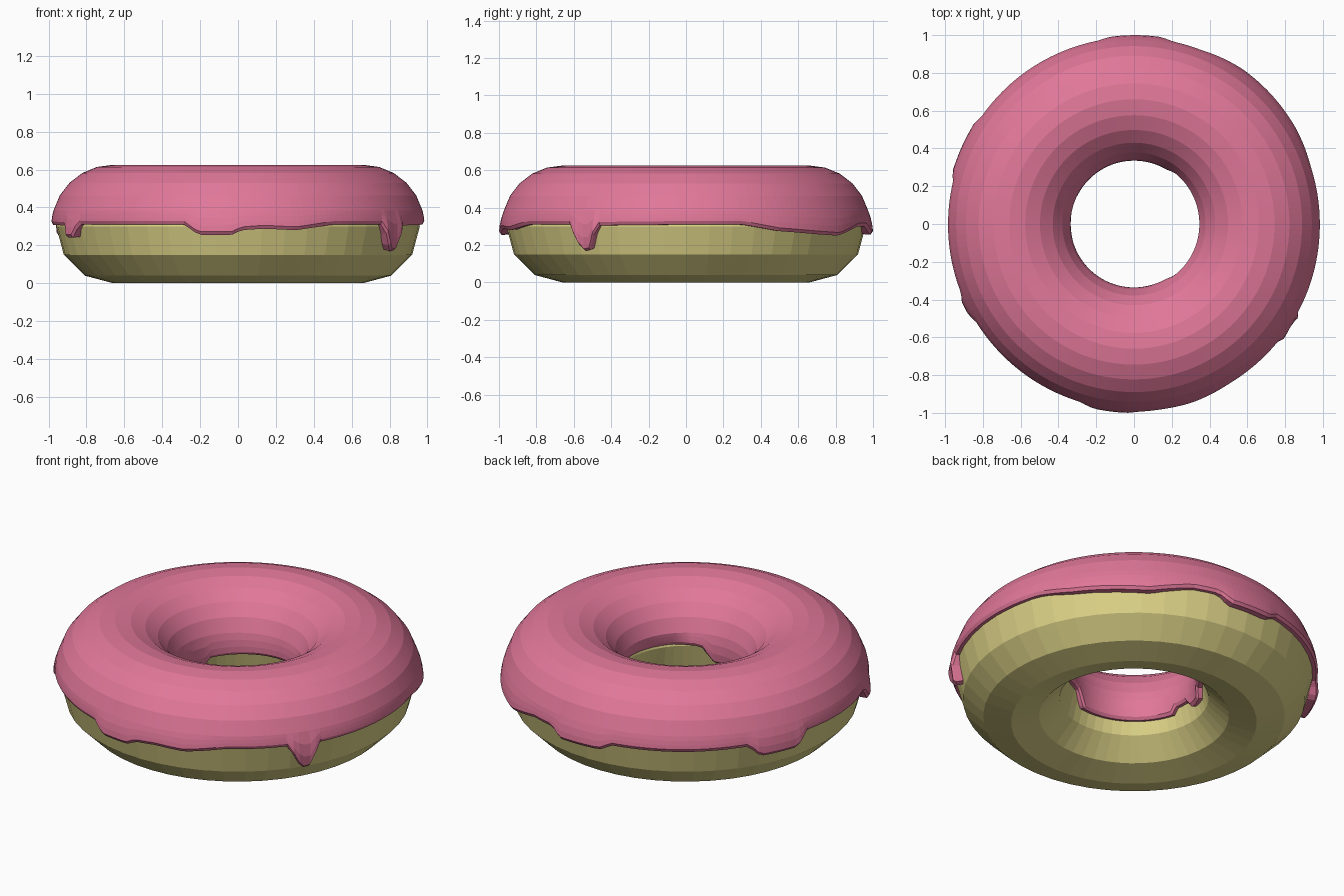
import bpy, math

if "Cube" in bpy.data.objects:
    bpy.data.objects.remove(bpy.data.objects["Cube"])

MAJOR, MINOR, MID_Z = 0.66, 0.30, 0.30
ICING = 0.325            # tube radius of the icing surface
COLUMNS = 192


def material(name, rgb):
    m = bpy.data.materials.new(name)
    m.diffuse_color = (*rgb, 1)
    m.use_nodes = True
    m.node_tree.nodes["Principled BSDF"].inputs["Base Color"].default_value = m.diffuse_color
    return m


def ring_point(theta, phi, tube, push=0.0):
    """Point on the ring: theta goes round it, phi round its tube."""
    r = MAJOR + tube * math.cos(phi) + push
    return (r * math.cos(theta), r * math.sin(theta), MID_Z + tube * math.sin(phi))


def height_at(points, deg):
    """Linear lookup of the icing edge height."""
    for (a, za), (b, zb) in zip(points, points[1:]):
        if a <= deg <= b:
            return za + (zb - za) * (deg - a) / (b - a)
    return points[-1][1]


# Icing edge: (degrees, height) round the outside and round the hole
OUTER = [(0, .31), (18, .31), (30, .275), (45, .258), (55, .25), (69, .30), (78, .30),
         (82, .255), (97, .26), (101, .295), (125, .295), (145, .30), (149, .235),
         (162, .235), (167, .31), (202, .305), (204.5, .24), (208.5, .24), (211, .31),
         (253, .31), (258, .255), (268, .255), (271, .28), (278, .288), (288, .28),
         (301, .31), (321, .31), (325, .18), (326.5, .165), (328.5, .175), (331, .305),
         (360, .31)]
INNER = [(0, .31), (50, .31), (60, .27), (150, .25), (156, .20), (170, .20), (176, .25),
         (190, .25), (195, .215), (280, .22), (290, .30), (297, .31), (360, .31)]


def edge_rows(z, theta, deg, side):
    """Rows from the tube side down to the rounded lip, outside or in the hole."""
    end = math.asin((z - MID_Z) / (ICING - 0.01))
    start, lip = math.radians(15), end + math.radians(3.2)
    drop = max(0.0, 0.31 - z)
    if side > 0:
        push = min(0.018, drop * 0.3)
    else:                # thinner icing on the right side of the hole
        push = 0.018 * max(0.0, min(1.0, (60 - abs((deg + 180) % 360 - 180)) / 15))
    spec = [(start + (lip - start) * t, ICING, push * t) for t in (.35, .7, 1)]
    spec += [(end, ICING - 0.01, push), (end, 0.280, 0)]
    return [ring_point(theta, p if side > 0 else math.pi - p, tube, q)
            for p, tube, q in spec]


def ring_mesh(name, columns, closed, mat):
    verts = [v for col in columns for v in col]
    n, k = len(columns), len(columns[0])
    faces = []
    for i in range(n):
        j = (i + 1) % n
        for r in range(k if closed else k - 1):
            s = (r + 1) % k
            faces.append((i * k + r, j * k + r, j * k + s, i * k + s))
    me = bpy.data.meshes.new(name)
    me.from_pydata(verts, [], faces)
    me.materials.append(mat)
    ob = bpy.data.objects.new(name, me)
    bpy.context.collection.objects.link(ob)
    return ob


# Dough ring, flat faceted
bpy.ops.mesh.primitive_torus_add(major_radius=MAJOR, minor_radius=MINOR,
                                 major_segments=48, minor_segments=12,
                                 location=(0, 0, MID_Z))
dough = bpy.context.object
dough.name = dough.data.name = "dough_ring"
dough.data.materials.append(material("golden dough", (0.71, 0.64, 0.24)))

# Icing cap with dripping edges
columns = []
for c in range(COLUMNS):
    deg = 360 * c / COLUMNS
    theta = math.radians(deg)
    outer = edge_rows(height_at(OUTER, deg), theta, deg, 1)
    inner = edge_rows(height_at(INNER, deg), theta, deg, -1)
    top = [ring_point(theta, math.radians(15 * s), ICING) for s in range(1, 12)]
    columns.append(outer[::-1] + top + inner)
ring_mesh("icing", columns, False, material("pink icing", (0.75, 0.185, 0.32)))
